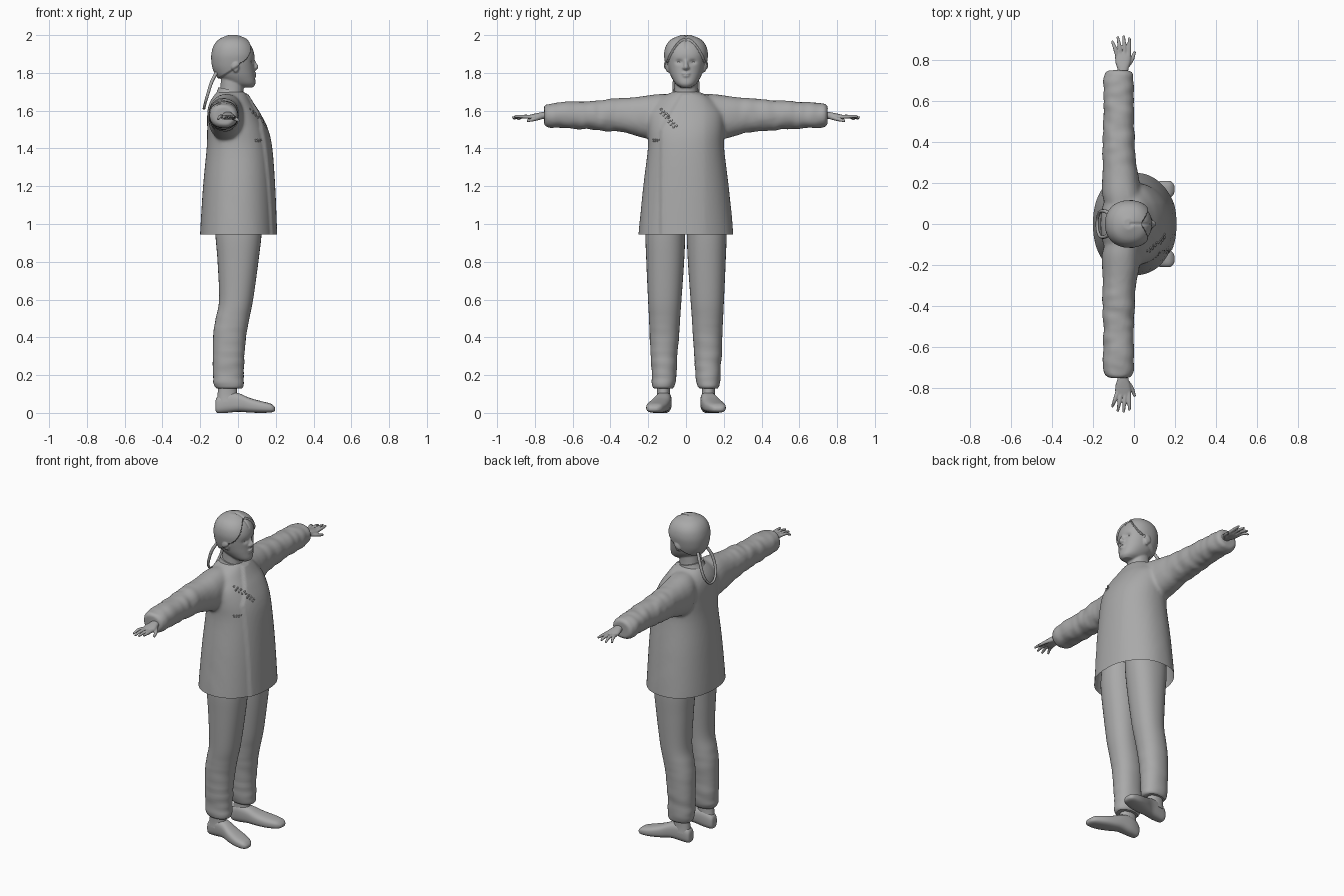
import bpy, bmesh, math
from mathutils import Vector, noise
from mathutils.bvhtree import BVHTree

if "Cube" in bpy.data.objects:
    bpy.data.objects.remove(bpy.data.objects["Cube"])

mat = bpy.data.materials.new("plain grey")
mat.diffuse_color = (0.4, 0.4, 0.4, 1)
mat.use_nodes = True
mat.node_tree.nodes["Principled BSDF"].inputs["Base Color"].default_value = mat.diffuse_color


def finish(name, bm, angle=50):
    """Turn a bmesh into a linked, smooth-shaded object."""
    bmesh.ops.recalc_face_normals(bm, faces=bm.faces)
    me = bpy.data.meshes.new(name)
    bm.to_mesh(me)
    bm.free()
    me.materials.append(mat)
    me.shade_smooth()
    me.set_sharp_from_angle(angle=math.radians(angle))
    ob = bpy.data.objects.new(name, me)
    bpy.context.collection.objects.link(ob)
    return ob


def spline(pts, steps):
    """Smooth interpolation through rows of numbers."""
    out = []
    for i in range(len(pts) - 1):
        p0, p1, p2, p3 = (pts[max(0, min(len(pts) - 1, i + k))] for k in (-1, 0, 1, 2))
        for s in range(steps):
            t = s / steps
            out.append([b + 0.5 * t * (c - a + t * (2*a - 5*b + 4*c - d + t * (3*(b - c) + d - a)))
                        for a, b, c, d in zip(p0, p1, p2, p3)])
    return out + [list(pts[-1])]


def loft(bm, axis, rows, n=32, power=2.2, steps=4, side=1):
    """Capped body of superellipse rings; row = position, then two min/max pairs."""
    rings = []
    for t, a0, a1, b0, b1 in spline(rows, steps):
        ring = []
        for k in range(n):
            ang = 2 * math.pi * k / n
            c, s = math.cos(ang), math.sin(ang)
            u = (a0 + a1) / 2 + (a1 - a0) / 2 * math.copysign(abs(c) ** (2 / power), c)
            v = (b0 + b1) / 2 + (b1 - b0) / 2 * math.copysign(abs(s) ** (2 / power), s)
            x, y, z = {"x": (t, u, v), "y": (u, t, v), "z": (u, v, t)}[axis]
            ring.append(bm.verts.new((x, y * side, z)))
        rings.append(ring)
    for r, q in zip(rings, rings[1:]):
        for k in range(n):
            bm.faces.new((r[k], r[(k + 1) % n], q[(k + 1) % n], q[k]))
    bm.faces.new(rings[0])
    bm.faces.new(rings[-1])


def tube(bm, pts, n=10, steps=5):
    """Round rod along points; each point = x, y, z, radius."""
    path = spline(pts, steps)
    rings = []
    for i, p in enumerate(path):
        a, b = path[max(i - 1, 0)], path[min(i + 1, len(path) - 1)]
        d = (Vector(b[:3]) - Vector(a[:3])).normalized()
        u = d.cross(Vector((0.3, 0.2, 1)) if abs(d.z) < 0.8 else Vector((1, 0, 0))).normalized()
        v = d.cross(u)
        rings.append([bm.verts.new(Vector(p[:3]) + p[3] * (u * math.cos(2*math.pi*k/n) + v * math.sin(2*math.pi*k/n)))
                      for k in range(n)])
    for r, q in zip(rings, rings[1:]):
        for k in range(n):
            bm.faces.new((r[k], r[(k + 1) % n], q[(k + 1) % n], q[k]))
    bm.faces.new(rings[0])
    bm.faces.new(rings[-1])


def ball(bm, c, r):
    vs = bmesh.ops.create_uvsphere(bm, u_segments=16, v_segments=10, radius=1)["verts"]
    for v in vs:
        v.co = Vector((c[0] + v.co.x * r[0], c[1] + v.co.y * r[1], c[2] + v.co.z * r[2]))


def fuse(bm, voxel, smooth):
    """Merge overlapping bodies into one smooth skin, returned as a bmesh."""
    ob = finish("fuse_helper", bm)
    m = ob.modifiers.new("skin", "REMESH")
    m.mode, m.voxel_size = "VOXEL", voxel
    s = ob.modifiers.new("soft", "SMOOTH")
    s.factor, s.iterations = 0.5, smooth
    bpy.context.view_layer.update()
    me = bpy.data.meshes.new_from_object(ob.evaluated_get(bpy.context.evaluated_depsgraph_get()))
    out = bmesh.new()
    out.from_mesh(me)
    bpy.data.objects.remove(ob)
    out.normal_update()
    return out


def ramp(v, w):
    return max(0.0, min(1.0, 0.5 + v / w))


# Jacket: body and both sleeves in one skin
bm = bmesh.new()
loft(bm, "z", [(0.88, -.20, .20, -.253, .253), (0.96, -.20, .197, -.25, .25), (1.2, -.185, .187, -.226, .226),
               (1.4, -.166, .172, -.202, .202), (1.5, -.163, .15, -.203, .203), (1.58, -.163, .112, -.20, .20),
               (1.63, -.155, .08, -.17, .17), (1.67, -.135, .055, -.13, .13), (1.70, -.11, .035, -.07, .07)], 64)
for side in (1, -1):
    loft(bm, "y", [(.05, -.12, .02, 1.56, 1.685), (.14, -.155, .03, 1.45, 1.688), (.22, -.155, .025, 1.455, 1.678),
                   (.30, -.152, .01, 1.478, 1.668), (.37, -.154, .005, 1.488, 1.665), (.5, -.15, 0, 1.50, 1.652),
                   (.65, -.15, 0, 1.508, 1.645), (.72, -.147, -.002, 1.51, 1.638),
                   (.742, -.14, -.01, 1.515, 1.632), (.75, -.13, -.02, 1.525, 1.622)], 40, side=side)
bm = fuse(bm, 0.01, 6)
for v in bm.verts:
    x, y, z = v.co
    # soft folds in the sleeves
    if abs(y) > 0.2:
        v.co += v.normal * 0.006 * ramp(abs(y) - .3, .2) * noise.noise((x * 9, y * 22, z * 9 + x * 8))
    # overlapping front panel
    seam = -.135 if z < 1.5 else -.135 + (z - 1.5) * .6
    if v.normal.x > 0.25 and abs(y) < .2 and z < 1.69:
        v.co.x += 0.01 * ramp(y - seam, .012) * ramp(.15 - y, .1)
bmesh.ops.bisect_plane(bm, geom=bm.verts[:] + bm.edges[:] + bm.faces[:], plane_co=(0, 0, .945),
                       plane_no=(0, 0, 1), clear_inner=True)
skin = BVHTree.FromBMesh(bm)
finish("jacket", bm)

# Knotted cord fasteners lying on the jacket front
bm = bmesh.new()
for y0, z0, dy, dz, size in ((-.135, 1.60, .04, -.035, 1), (-.095, 1.555, .04, -.042, 1), (-.175, 1.443, .03, -.002, .6)):
    for k in range(7):
        wob = .007 * size * (-1) ** k
        y, z = y0 + dy * k / 6 + wob * .6, z0 + dz * k / 6 + wob
        hit = skin.ray_cast(Vector((1, y, z)), Vector((-1, 0, 0)))[0]
        if hit:
            ball(bm, hit, (.005, .0065 * size, .0065 * size))
finish("fasteners", bm)

# Standing collar
bm = bmesh.new()
loft(bm, "z", [(1.67, -.118, .045, -.082, .082), (1.695, -.108, .036, -.073, .073), (1.71, -.104, .03, -.069, .069)])
for v in bm.verts:
    v.co.z -= (v.co.x + .04) * .22
finish("collar", bm)

# Head: skull, neck, nose, lips and ears in one skin
bm = bmesh.new()
loft(bm, "z", [(1.723, .0, .078, -.028, .028), (1.742, -.05, .092, -.055, .055), (1.78, -.10, .09, -.079, .079),
               (1.82, -.123, .087, -.093, .093), (1.86, -.131, .086, -.102, .102), (1.90, -.131, .086, -.106, .106),
               (1.94, -.12, .072, -.097, .097), (1.97, -.095, .045, -.072, .072), (1.99, -.05, .0, -.025, .025)], 48)
loft(bm, "z", [(1.63, -.115, .03, -.075, .075), (1.70, -.095, .028, -.062, .062), (1.80, -.09, .035, -.06, .06)])
tube(bm, [(.078, 0, 1.876, .008), (.088, 0, 1.85, .010), (.096, 0, 1.831, .013), (.088, 0, 1.82, .009)])
ball(bm, (.088, 0, 1.796), (.011, .024, .006))
ball(bm, (.087, 0, 1.784), (.011, .020, .007))
for s in (1, -1):
    ball(bm, (.09, .011 * s, 1.826), (.009, .009, .008))
    ball(bm, (-.012, .098 * s, 1.832), (.018, .010, .03))
bm = fuse(bm, 0.005, 3)
for v in bm.verts:
    x, y, z = v.co
    # eye sockets
    if x > .03:
        v.co.x -= .010 * math.exp(-((abs(y) - .036) / .018) ** 2 - ((z - 1.858) / .012) ** 2)
    # hair cap parted in the middle
    face = x > -.005 and z < 1.975 - 13 * y * y
    low = 1.836 + .65 * x
    if not face and z > 1.72:
        v.co += v.normal * .010 * ramp(z - low, .012)
    # groove of the parting
    if z > 1.93 and x > -.02:
        v.co.z -= .006 * math.exp(-(y / .006) ** 2)
finish("head", bm)

# Eyes
bm = bmesh.new()
for s in (1, -1):
    ball(bm, (.062, .035 * s, 1.857), (.011, .014, .007))
finish("eyes", bm)

# Looped braid at the nape
bm = bmesh.new()
tube(bm, [(-.115, .045, 1.80, .009), (-.14, .062, 1.75, .009), (-.165, .06, 1.67, .008), (-.178, .03, 1.622, .007),
          (-.18, 0, 1.612, .007), (-.178, -.03, 1.622, .007), (-.165, -.06, 1.67, .008),
          (-.14, -.062, 1.75, .009), (-.115, -.045, 1.80, .009)])
finish("braid_loop", bm)

legs = [(.13, -.115, .02, .07, .17), (.145, -.125, .028, .06, .178), (.2, -.132, .03, .05, .182),
        (.3, -.133, .033, .045, .188), (.42, -.13, .045, .036, .193), (.5, -.118, .06, .031, .196),
        (.6, -.10, .08, .024, .201), (.8, -.108, .108, .010, .210), (.95, -.12, .125, .004, .214),
        (1.05, -.12, .125, .004, .20)]
shoe = [(-.12, .10, .13, .02, .055), (-.11, .086, .146, 0, .085), (-.06, .076, .156, 0, .11),
        (0, .078, .166, .006, .105), (.06, .086, .19, .002, .08), (.12, .10, .208, 0, .063),
        (.17, .122, .21, .002, .05), (.19, .14, .20, .007, .037), (.197, .155, .185, .014, .027)]
# little finger to index: base x, tip x, tip y, tip z
fingers = [(-.082, -.107, .893, 1.552), (-.063, -.08, .915, 1.557), (-.043, -.051, .92, 1.563), (-.024, -.022, .91, 1.57)]

for side, tag in ((1, "left"), (-1, "right")):
    # Trouser leg with folds near the ankle
    bm = bmesh.new()
    loft(bm, "z", legs, 36, steps=7, side=side)
    bm.normal_update()
    for v in bm.verts:
        v.co += v.normal * .004 * ramp(.4 - v.co.z, .3) * noise.noise((v.co.x * 8, v.co.y * 8, v.co.z * 28))
    finish("trouser_leg_" + tag, bm)

    # Shoe and ankle
    bm = bmesh.new()
    loft(bm, "x", shoe, 32, 2.7, side=side)
    finish("shoe_" + tag, bm)
    bm = bmesh.new()
    loft(bm, "z", [(.06, -.112, .005, .08, .158), (.10, -.108, -.005, .085, .154), (.17, -.10, -.005, .085, .155)], 24, side=side)
    finish("ankle_" + tag, bm)

    # Hand: palm, four fingers and thumb in one skin
    bm = bmesh.new()
    loft(bm, "y", [(.70, -.082, -.028, 1.555, 1.597), (.75, -.08, -.028, 1.556, 1.594), (.785, -.09, -.018, 1.553, 1.588),
                   (.82, -.092, -.014, 1.553, 1.58), (.838, -.085, -.02, 1.557, 1.576)], 24, side=side)
    for bx, tx, ty, tz in fingers:
        tube(bm, [(bx, .82 * side, 1.567, .010), ((bx + tx) / 2, (.83 + ty) / 2 * side, 1.569, .0095),
                  (tx, ty * side, tz, .006)])
    tube(bm, [(-.04, .765 * side, 1.567, .013), (-.012, .80 * side, 1.556, .011), (.004, .842 * side, 1.545, .007)])
    finish("hand_" + tag, fuse(bm, 0.004, 2))
